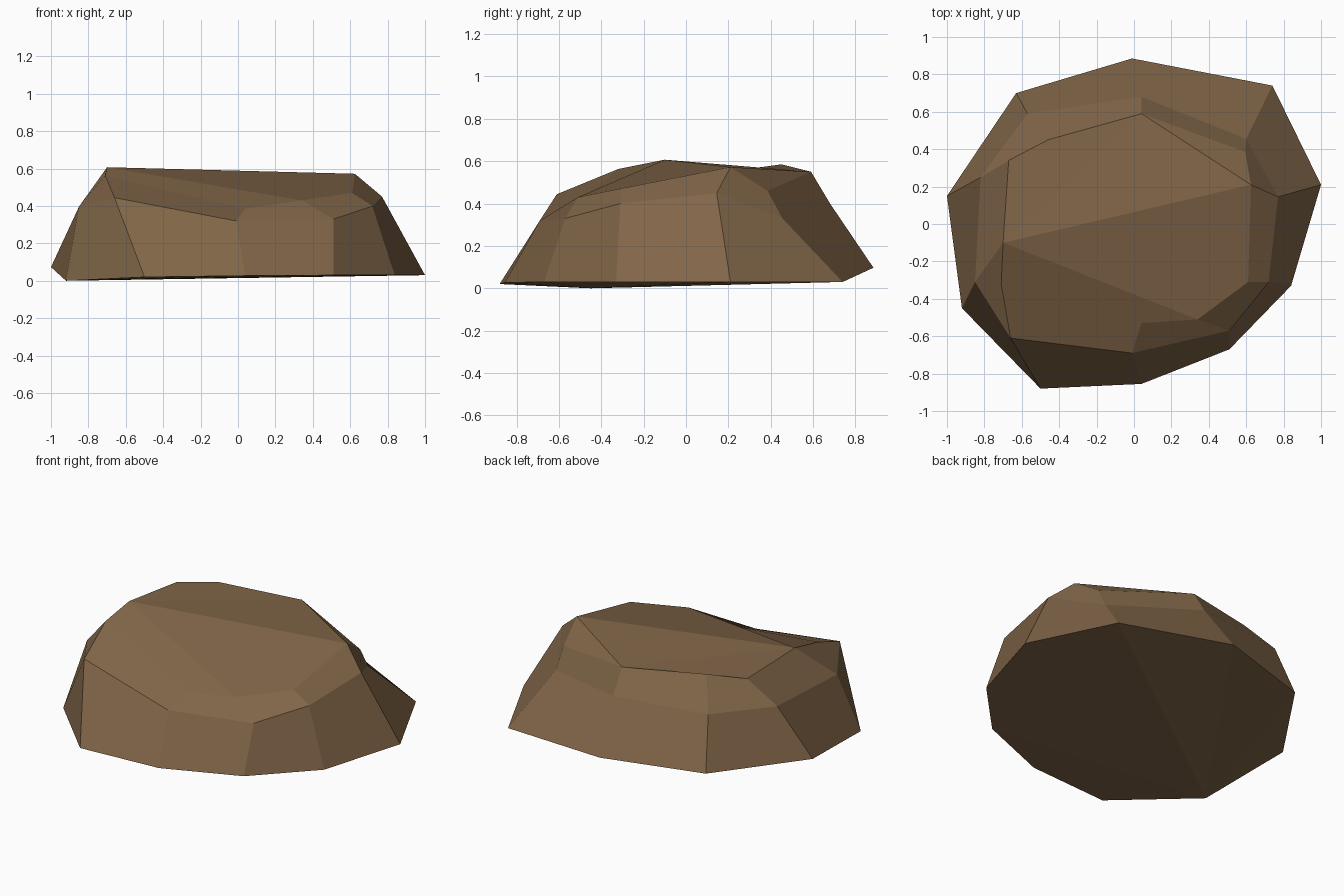
import bpy, bmesh

if "Cube" in bpy.data.objects:
    bpy.data.objects.remove(bpy.data.objects["Cube"])

# One flat brown for the whole boulder
brown = bpy.data.materials.new("rock brown")
brown.diffuse_color = (0.22, 0.132, 0.065, 1)
brown.use_nodes = True
brown.node_tree.nodes["Principled BSDF"].inputs["Base Color"].default_value = brown.diffuse_color

# Three ten-sided rings, counter-clockwise from the left: ground, shoulder, rim
GROUND = [(-1, .15, .073), (-.92, -.45, 0), (-.5, -.88, .02), (.04, -.855, .027), (.51, -.67, .03),
          (.84, -.33, .03), (1, .21, .03), (.74, .74, .03), (-.01, .885, .097), (-.63, .70, .09)]
SHOULDER = [(-.82, .25, .40), (-.85, -.31, .397), (-.66, -.61, .444), (-.01, -.69, .32), (.51, -.57, .33),
            (.72, -.31, .40), (.77, .145, .45), (.60, .455, .33), (.04, .68, .40), (-.57, .59, .41)]
RIM = [(-.67, .34, .57), (-.70, -.10, .607), (-.71, -.32, .563), (.04, -.53, .385), (.34, -.51, .43),
       (.61, -.31, .47), (.625, .21, .572), (.595, .385, .46), (.04, .59, .55), (-.46, .45, .585)]

bm = bmesh.new()
rings = [[bm.verts.new(p) for p in ring] for ring in (GROUND, SHOULDER, RIM)]

# Chipped sides: bridge each ring to the next
for low, high in zip(rings, rings[1:]):
    for i in range(10):
        j = (i + 1) % 10
        bm.faces.new((low[i], low[j], high[j], high[i]))

# Underside: a fan from the lowest corner
ground, rim = rings[0], rings[2]
for k in range(2, 10):
    bm.faces.new((ground[1], ground[(k + 1) % 10], ground[k]))

# Broad facets on top, folded along the ridge from the left peak to the right peak
for facet in ((1, 2, 3, 4), (1, 4, 5, 6), (1, 6, 8), (6, 7, 8), (8, 9, 0, 1)):
    bm.faces.new([rim[i] for i in facet])
bmesh.ops.recalc_face_normals(bm, faces=bm.faces[:])

mesh = bpy.data.meshes.new("boulder")
bm.to_mesh(mesh)
bm.free()
mesh.materials.append(brown)
boulder = bpy.data.objects.new("boulder", mesh)
bpy.context.collection.objects.link(boulder)
